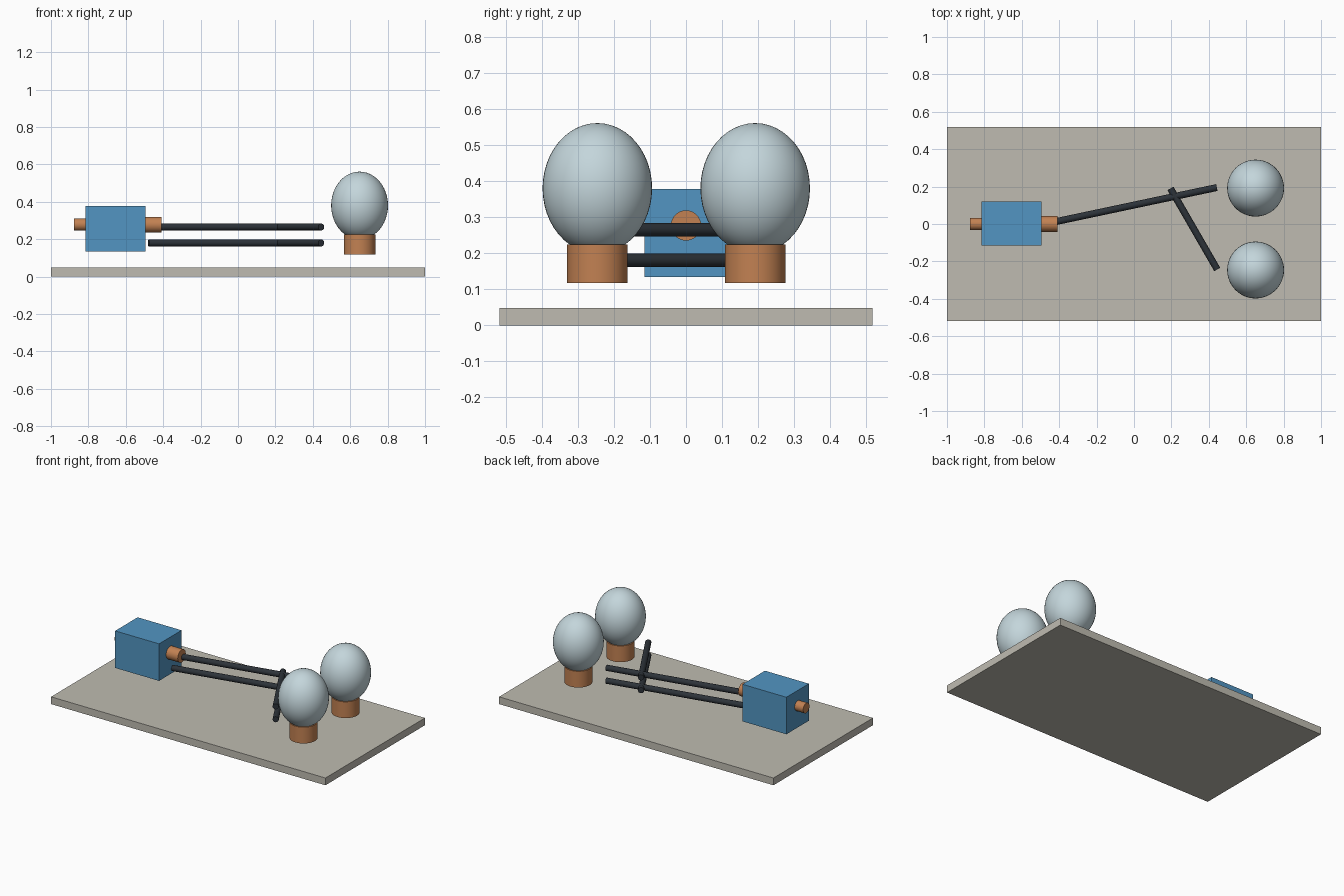
import bpy
from math import radians
from mathutils import Vector

cube = bpy.data.objects.get("Cube")
if cube:
    bpy.data.objects.remove(cube, do_unlink=True)


def material(name, rgb):
    m = bpy.data.materials.new(name)
    m.use_nodes = True
    m.diffuse_color = (*rgb, 1)
    bsdf = next(n for n in m.node_tree.nodes if n.type == 'BSDF_PRINCIPLED')
    bsdf.inputs["Base Color"].default_value = (*rgb, 1)
    return m


GREY = material("warm grey", (0.52, 0.50, 0.44))
BLUE = material("blue", (0.085, 0.30, 0.54))
COPPER = material("copper", (0.54, 0.22, 0.085))
GLASS = material("pale glass", (0.55, 0.67, 0.71))
DARK = material("dark wire", (0.026, 0.033, 0.041))


def finish(name, mat, smooth=False):
    ob = bpy.context.object
    ob.name = name
    ob.data.materials.append(mat)
    if smooth:
        bpy.ops.object.shade_smooth_by_angle(angle=radians(40))
    return ob


def box(name, centre, size, mat):
    bpy.ops.mesh.primitive_cube_add(size=1, location=centre)
    bpy.context.object.scale = size
    bpy.ops.object.transform_apply(location=False, rotation=False, scale=True)
    return finish(name, mat)


def rod(name, start, end, radius, mat, sides=32):
    a, b = Vector(start), Vector(end)
    bpy.ops.mesh.primitive_cylinder_add(
        vertices=sides, radius=radius, depth=(b - a).length, location=(a + b) / 2,
        rotation=(b - a).to_track_quat('Z', 'Y').to_euler())
    return finish(name, mat, True)


# Base board and battery
box("base_board", (0, 0, 0.024), (2, 1.036, 0.048), GREY)
box("battery_body", (-0.655, 0.002, 0.256), (0.32, 0.234, 0.244), BLUE)
rod("battery_large_terminal", (-0.5, 0, 0.277), (-0.41, 0, 0.277), 0.042, COPPER)
rod("battery_small_terminal", (-0.877, 0, 0.278), (-0.81, 0, 0.278), 0.033, COPPER)

# Two matching layers of wire
for level, z in (("upper", 0.265), ("lower", 0.18)):
    rod(level + "_long_wire", (-0.478, 0, z), (0.443, 0.195, z), 0.0185, DARK, 24)
    rod(level + "_branch_wire", (0.195, 0.19, z), (0.445, -0.243, z), 0.0185, DARK, 24)

# Bulbs in their sockets
for side, y in (("left", 0.192), ("right", -0.246)):
    rod(side + "_bulb_socket", (0.65, y, 0.117), (0.65, y, 0.224), 0.084, COPPER, 48)
    bpy.ops.mesh.primitive_uv_sphere_add(segments=48, ring_count=24, radius=1,
                                         location=(0.65, y, 0.38))
    bpy.context.object.scale = (0.152, 0.152, 0.181)
    bpy.ops.object.transform_apply(location=False, rotation=False, scale=True)
    finish(side + "_bulb_glass", GLASS, True)
